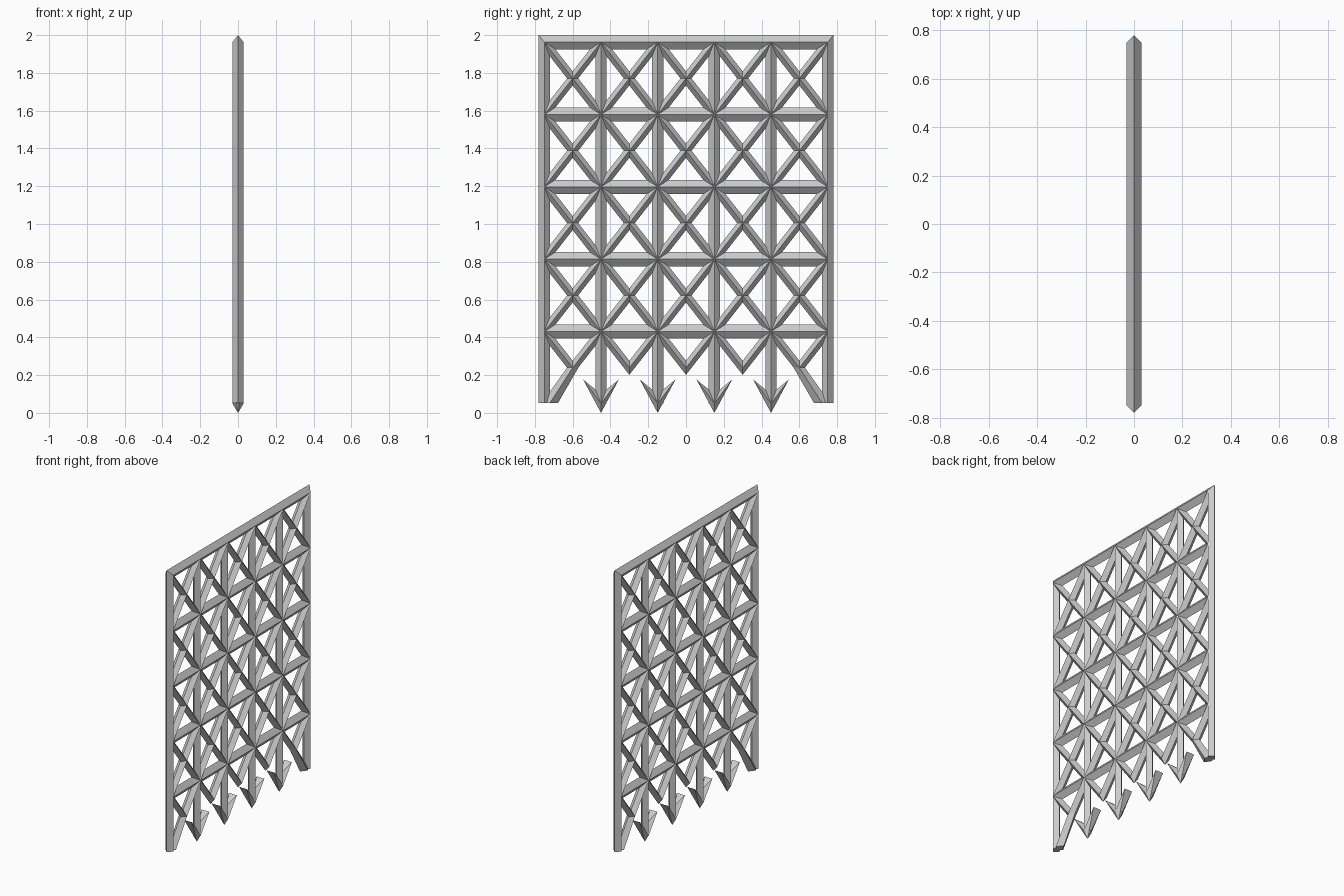
import bpy, bmesh

if "Cube" in bpy.data.objects:
    bpy.data.objects.remove(bpy.data.objects["Cube"])

R = 0.03                      # half thickness in x and y
H = 0.0375                    # half height of the level bars
TOP, STEP = 1.9625, 0.383     # top bar height and row spacing
FOOT = 0.053
YS = [-0.75 + 0.3 * i for i in range(6)]
ZS = [TOP - STEP * i for i in range(5)]


def bar(bm, p, q, ep, eq):
    """Diamond-section bar in the yz plane; ep/eq are the edge offsets at each end."""
    rings = []
    for (y, z), (ey, ez) in ((p, ep), (q, eq)):
        rings.append([bm.verts.new(c) for c in (
            (R, y, z), (0, y + ey, z + ez), (-R, y, z), (0, y - ey, z - ez))])
    a, b = rings
    for i in range(4):
        j = (i + 1) % 4
        bm.faces.new((a[i], a[j], b[j], b[i]))
    bm.faces.new(a)
    bm.faces.new(b[::-1])


def finish(bm, name):
    bmesh.ops.recalc_face_normals(bm, faces=bm.faces[:])
    me = bpy.data.meshes.new(name)
    bm.to_mesh(me)
    bm.free()
    ob = bpy.data.objects.new(name, me)
    bpy.context.collection.objects.link(ob)


# Outer frame with mitred top corners
bm = bmesh.new()
bar(bm, (-0.75, TOP), (0.75, TOP), (-R, H), (R, H))
for s in (-1, 1):
    bar(bm, (s * 0.75, TOP), (s * 0.75, FOOT), (s * R, H), (s * R, 0))
finish(bm, "outer_frame")

# Upright bars
bm = bmesh.new()
for y in YS[1:-1]:
    bar(bm, (y, TOP), (y, 0.05), (R, 0), (R, 0))
finish(bm, "upright_bars")

# Level bars
bm = bmesh.new()
for z in ZS[1:]:
    bar(bm, (-0.75, z), (0.75, z), (0, H), (0, H))
finish(bm, "level_bars")

# Crossed braces in every cell, V braces in the bottom row
bm = bmesh.new()
e = (0, H)
for y0, y1 in zip(YS, YS[1:]):
    for z0, z1 in zip(ZS, ZS[1:]):
        bar(bm, (y0, z0), (y1, z1), e, e)
        bar(bm, (y0, z1), (y1, z0), e, e)
    mid = ((y0 + y1) / 2, ZS[-1] - STEP / 2)
    bar(bm, (y0, ZS[-1]), mid, e, e)
    bar(bm, (y1, ZS[-1]), mid, e, e)
finish(bm, "diagonal_braces")

# Splayed corner legs
bm = bmesh.new()
for s in (-1, 1):
    bar(bm, (s * 0.6, ZS[-1] - STEP / 2), (s * 0.72, FOOT), (R, 0), (0.043, 0))
finish(bm, "corner_legs")

# Barbed spear tips
bm = bmesh.new()
for y in YS[1:-1]:
    tip = bm.verts.new((0, y, 0))
    ridge = [bm.verts.new((k * R, y, 0.05)) for k in (-1, 1)]
    for s in (-1, 1):
        barb = [bm.verts.new((k * R, y + s * 0.095, 0.177)) for k in (-1, 1)]
        inner = bm.verts.new((0, y + s * 0.027, 0.122))
        bm.faces.new((barb[0], barb[1], tip))
        bm.faces.new((barb[0], barb[1], inner))
        for r, b in zip(ridge, barb):
            bm.faces.new((tip, b, r))
            bm.faces.new((r, b, inner))
        bm.faces.new((ridge[0], ridge[1], inner))
finish(bm, "spear_tips")
